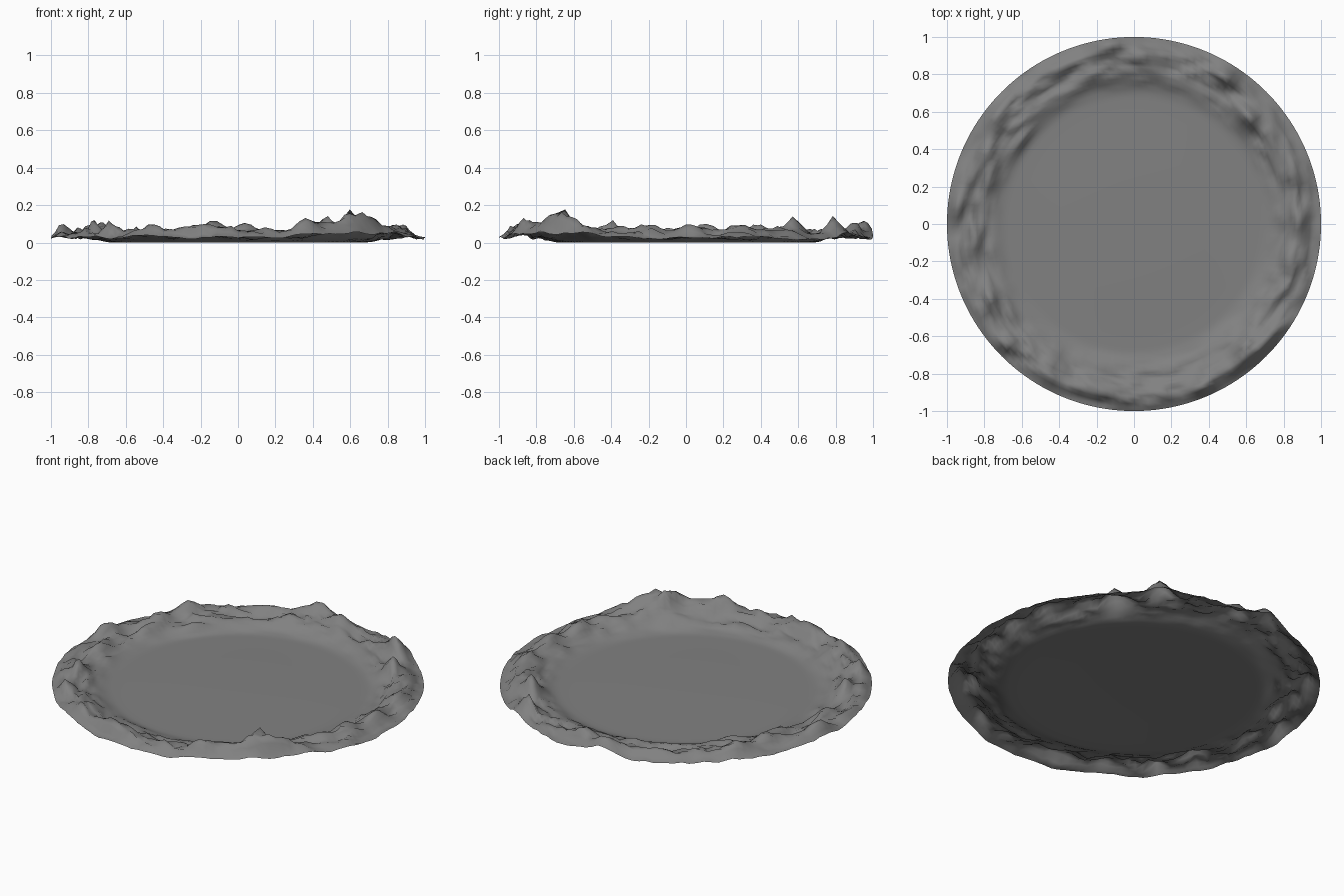
import bpy, bmesh, math
from mathutils import Vector, noise

SEGS = 160
# ring radii: coarse over the plain, fine over the mountains
RINGS = [0.2, 0.4, 0.6, 0.66] + [0.68 + 0.02 * i for i in range(17)]

# peaks: x, y, extra height, length along the ring, width across it
PEAKS = [
    (0.59, -0.635, 0.085, 0.03, 0.03), (0.62, -0.69, 0.095, 0.24, 0.07),
    (0.36, -0.87, 0.05, 0.10, 0.05), (0.80, -0.52, 0.03, 0.10, 0.06),
    (-0.13, 0.96, 0.09, 0.08, 0.05), (0.03, 0.91, 0.045, 0.07, 0.04),
    (0.48, 0.80, 0.10, 0.07, 0.06), (0.62, 0.57, 0.085, 0.06, 0.05),
    (0.86, -0.17, 0.06, 0.08, 0.05), (0.88, 0.03, 0.05, 0.08, 0.04),
    (0.85, 0.30, 0.045, 0.08, 0.05), (-0.69, -0.64, 0.07, 0.05, 0.04),
    (-0.78, -0.40, 0.065, 0.06, 0.04), (-0.86, -0.08, 0.05, 0.07, 0.04),
    (-0.78, 0.37, 0.055, 0.09, 0.04), (-0.60, 0.45, 0.04, 0.10, 0.03),
    (-0.94, 0.10, 0.05, 0.07, 0.04), (-0.75, 0.57, 0.05, 0.08, 0.05),
    (-0.20, -0.90, 0.04, 0.10, 0.05), (-0.45, -0.82, 0.03, 0.10, 0.05),
]


def smooth(a, b, t):
    t = max(0.0, min(1.0, (t - a) / (b - a)))
    return t * t * (3 - 2 * t)


def height(x, y):
    r = math.hypot(x, y)
    if r < 0.67:
        return 0.008 - 0.008 * smooth(0.2, 0.67, r)
    env = smooth(0.69, 0.87, r) * (1 - 0.65 * smooth(0.92, 1.0, r))
    # rugged noise, stretched along the ring
    k = 1 + 1.2 * (r - 0.85) / r
    n = noise.fractal(Vector((x * 5 * k, y * 5 * k, 3.7)), 0.75, 2.1, 5)
    ridge = 1 - 2.2 * abs(noise.noise(Vector((x * 8 * k, y * 8 * k, 9.1))))
    h = env * max(0.004, 0.025 + 0.036 * n + 0.022 * ridge)
    for px, py, amp, along, across in PEAKS:
        pr = math.hypot(px, py)
        da = math.atan2(y * px - x * py, x * px + y * py) * pr
        q = (da / along) ** 2 + ((r - pr) / across) ** 2
        if q < 12:
            h += amp * math.exp(-1.15 * q ** 0.75) * smooth(0.67, 0.74, r)
    return min(h, 0.19) + 0.012 * smooth(0.67, 0.8, r)


# terrain sheet: flat plain ringed by mountains
bm = bmesh.new()
centre = bm.verts.new((0, 0, height(0, 0)))
prev = None
for r in RINGS:
    ring = []
    for i in range(SEGS):
        a = 2 * math.pi * i / SEGS
        x, y = r * math.cos(a), r * math.sin(a)
        ring.append(bm.verts.new((x, y, height(x, y))))
    for i in range(SEGS):
        j = (i + 1) % SEGS
        if prev:
            bm.faces.new((prev[i], ring[i], ring[j], prev[j]))
        else:
            bm.faces.new((centre, ring[i], ring[j]))
    prev = ring

for f in bm.faces:
    f.smooth = True
mesh = bpy.data.meshes.new("mountain_ring_terrain")
bm.to_mesh(mesh)
bm.free()

# dark grey rock
mat = bpy.data.materials.new("dark_rock")
mat.diffuse_color = (0.22, 0.22, 0.22, 1)
mesh.materials.append(mat)
obj = bpy.data.objects.new("mountain_ring_terrain", mesh)
bpy.context.collection.objects.link(obj)
